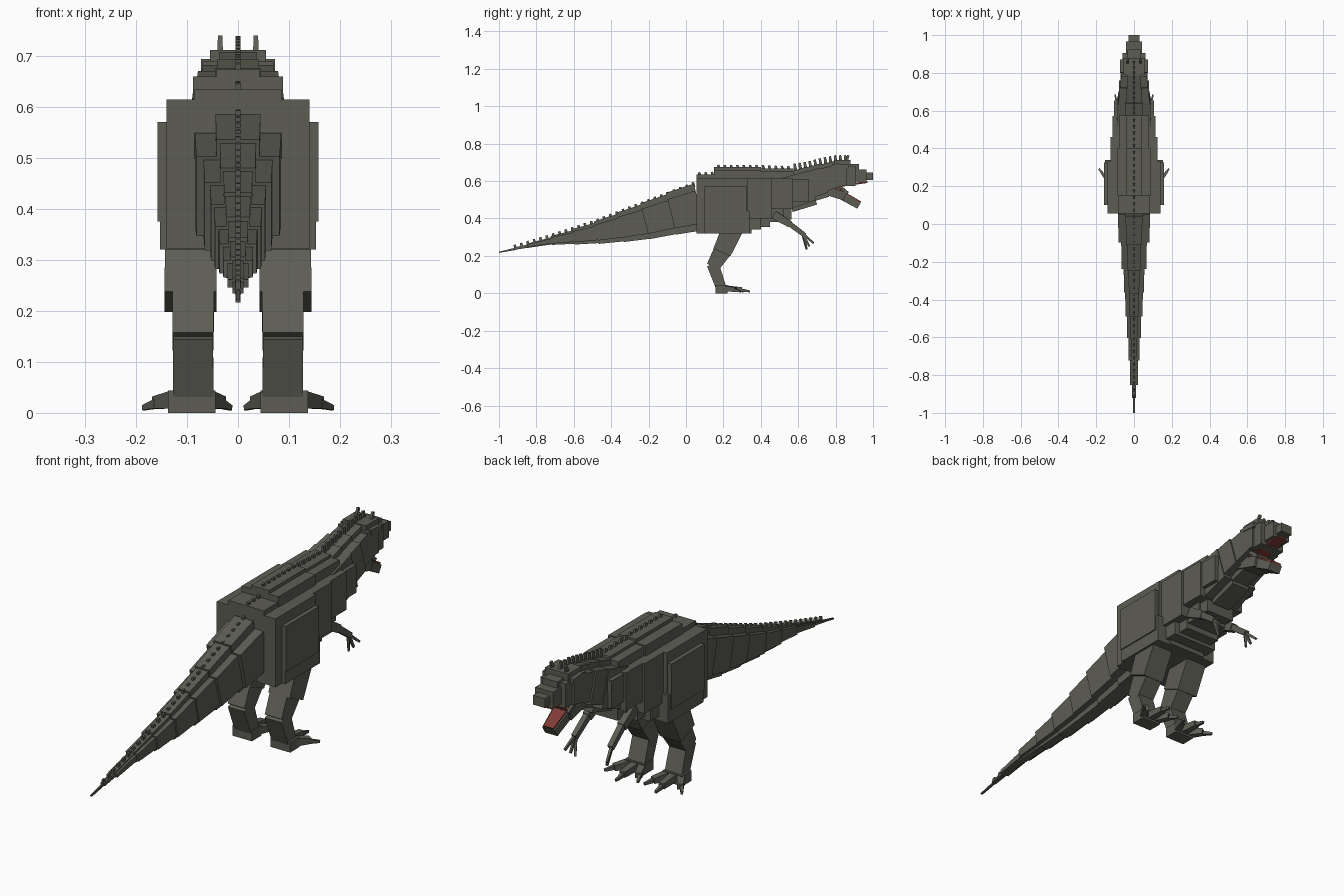
import bpy
import bmesh
from mathutils import Vector

cube = bpy.data.objects.get("Cube")
if cube:
    bpy.data.objects.remove(cube, do_unlink=True)


def material(name, rgb):
    m = bpy.data.materials.new(name)
    m.use_nodes = True
    m.diffuse_color = (*rgb, 1)
    bsdf = next(n for n in m.node_tree.nodes if n.type == 'BSDF_PRINCIPLED')
    bsdf.inputs["Base Color"].default_value = (*rgb, 1)
    return m


HIDE = material("dark olive grey", (0.11, 0.11, 0.09))
MOUTH = material("mouth red", (0.22, 0.045, 0.035))


def bar(name, a, b, size0, size1=None, mat=HIDE):
    """Four-sided block from a to b; sizes are (width, thickness) at each end."""
    a, b = Vector(a), Vector(b)
    d = (b - a).normalized()
    side = d.cross(Vector((0, 0, 1))).normalized()
    up = side.cross(d)
    bm = bmesh.new()
    rings = []
    for p, (w, t) in ((a, size0), (b, size1 or size0)):
        rings.append([bm.verts.new(p + side * w / 2 * i + up * t / 2 * j)
                      for i, j in ((-1, -1), (1, -1), (1, 1), (-1, 1))])
    r0, r1 = rings
    bm.faces.new(r0)
    bm.faces.new(r1)
    for k in range(4):
        n = (k + 1) % 4
        bm.faces.new((r0[k], r0[n], r1[n], r1[k]))
    bmesh.ops.recalc_face_normals(bm, faces=bm.faces[:])
    me = bpy.data.meshes.new(name)
    bm.to_mesh(me)
    bm.free()
    me.materials.append(mat)
    ob = bpy.data.objects.new(name, me)
    bpy.context.collection.objects.link(ob)
    return ob


def block(name, hw, y0, y1, z0, z1, mat=HIDE):
    """Upright block centred on x = 0."""
    z = (z0 + z1) / 2
    return bar(name, (0, y0, z), (0, y1, z), (2 * hw, z1 - z0), mat=mat)


# Tail: stepped segments, each a wide core plus a narrower tall ridge
tail = [  # y, top z, bottom z, half width of the segment behind
    (0.06, 0.59, 0.335, 0.085), (-0.08, 0.535, 0.315, 0.068),
    (-0.22, 0.48, 0.29, 0.055), (-0.35, 0.43, 0.277, 0.047),
    (-0.48, 0.38, 0.268, 0.038), (-0.60, 0.34, 0.265, 0.03),
    (-0.72, 0.302, 0.263, 0.021), (-0.85, 0.262, 0.245, 0.011),
    (-0.92, 0.245, 0.232, 0.005), (-1.0, 0.222, 0.216, 0.004)]
for i, (s, e) in enumerate(zip(tail, tail[1:])):
    a, b = (0, s[0] + 0.012, (s[1] + s[2]) / 2), (0, e[0], (e[1] + e[2]) / 2)
    h0, h1, w = s[1] - s[2], e[1] - e[2], 2 * s[3]
    h1 = h1 * 0.75 + h0 * 0.25 if i < 7 else h1
    bar(f"tail_side_{i}", a, b, (w, h0 * 0.7), (w * 0.96, h1 * 0.7))
    bar(f"tail_ridge_{i}", a, b, (w * 0.52, h0), (w * 0.5, h1))

# Trunk: hips, ribs, belly and back layers
for name, *dims in (
        ("hips", 0.11, 0.055, 0.40, 0.34, 0.615),
        ("ribs", 0.125, 0.30, 0.46, 0.40, 0.615),
        ("chest", 0.115, 0.42, 0.572, 0.45, 0.615),
        ("shoulder_front", 0.105, 0.55, 0.655, 0.49, 0.61),
        ("belly_rear", 0.09, 0.12, 0.35, 0.32, 0.42),
        ("belly_middle", 0.085, 0.33, 0.45, 0.355, 0.46),
        ("belly_front", 0.08, 0.44, 0.52, 0.38, 0.48),
        ("breast", 0.07, 0.50, 0.565, 0.395, 0.50),
        ("back_rear", 0.085, 0.055, 0.16, 0.58, 0.635),
        ("back_middle", 0.088, 0.15, 0.40, 0.58, 0.66),
        ("back_front", 0.08, 0.39, 0.575, 0.58, 0.655),
        ("spine_middle", 0.042, 0.15, 0.40, 0.64, 0.675),
        ("spine_front", 0.04, 0.40, 0.575, 0.64, 0.667)):
    block(name, *dims)

# Neck: three tilted blocks with a narrower crest
for i, (y0, z0, y1, z1, w, h) in enumerate((
        (0.54, 0.535, 0.67, 0.575, 0.18, 0.17),
        (0.64, 0.575, 0.74, 0.605, 0.165, 0.145),
        (0.71, 0.60, 0.82, 0.63, 0.145, 0.125))):
    bar(f"neck_{i}", (0, y0, z0), (0, y1, z1), (w, h), (w * 0.95, h * 0.95))
    bar(f"neck_crest_{i}", (0, y0, z0), (0, y1, z1), (w * 0.5, h + 0.04))

# Head
for name, *dims in (
        ("skull", 0.07, 0.78, 0.86, 0.575, 0.69),
        ("skull_top", 0.055, 0.79, 0.88, 0.66, 0.712),
        ("cheek", 0.06, 0.84, 0.905, 0.575, 0.68),
        ("snout_bridge", 0.035, 0.87, 0.925, 0.65, 0.69),
        ("snout", 0.042, 0.89, 0.965, 0.592, 0.663),
        ("nose", 0.028, 0.95, 1.0, 0.605, 0.645)):
    block(name, *dims)
bar("palate", (0, 0.80, 0.569), (0, 0.97, 0.594), (0.08, 0.008), (0.045, 0.008), MOUTH)

# Lower jaw, hanging open, with a red lining
bar("jaw_rear", (0, 0.72, 0.56), (0, 0.85, 0.518), (0.10, 0.05), (0.09, 0.045))
bar("jaw_front", (0, 0.83, 0.523), (0, 0.925, 0.468), (0.075, 0.042), (0.06, 0.036))
bar("jaw_lining_rear", (0, 0.77, 0.57), (0, 0.855, 0.542), (0.075, 0.008), mat=MOUTH)
bar("jaw_lining_front", (0, 0.84, 0.542), (0, 0.934, 0.488), (0.06, 0.008),
    (0.048, 0.008), MOUTH)

# Paired parts
for side, s in (("left", 1), ("right", -1)):
    def limb(name, a, b, s0, s1=None):
        bar(f"{side}_{name}", (a[0] * s, *a[1:]), (b[0] * s, *b[1:]), s0, s1)

    # Thigh plates
    limb("thigh_inner", (0.095, 0.055, 0.468), (0.095, 0.33, 0.468), (0.09, 0.294))
    limb("thigh_outer", (0.123, 0.10, 0.473), (0.123, 0.325, 0.473), (0.07, 0.195))
    limb("thigh_lower", (0.115, 0.10, 0.38), (0.115, 0.34, 0.38), (0.076, 0.12))

    # Leg
    limb("upper_leg", (0.093, 0.255, 0.36), (0.093, 0.192, 0.218), (0.10, 0.115), (0.102, 0.10))
    limb("shin", (0.088, 0.198, 0.232), (0.088, 0.143, 0.14), (0.082, 0.098), (0.08, 0.07))
    limb("ankle", (0.088, 0.143, 0.155), (0.088, 0.188, 0.03), (0.078, 0.065), (0.08, 0.055))
    limb("foot", (0.091, 0.158, 0.022), (0.091, 0.222, 0.022), (0.093, 0.044))

    # Toes with claws
    for i, (x0, x1, y1) in enumerate(((0.063, 0.035, 0.275), (0.091, 0.093, 0.30),
                                      (0.12, 0.158, 0.265))):
        limb(f"toe_{i}", (x0, 0.205, 0.026), (x1, y1, 0.02), (0.032, 0.034), (0.025, 0.024))
        dx, dy = (x1 - x0) * 0.7, (y1 - 0.205) * 0.45
        limb(f"toe_claw_{i}", (x1, y1 - 0.01, 0.018), (x1 + dx, y1 + dy, 0.01),
             (0.017, 0.018), (0.009, 0.01))

    # Arm and hand
    limb("upper_arm", (0.078, 0.47, 0.42), (0.082, 0.555, 0.37), (0.034, 0.045), (0.03, 0.035))
    limb("forearm", (0.082, 0.545, 0.378), (0.086, 0.635, 0.31), (0.024, 0.028), (0.022, 0.024))
    for i, (x, y, z) in enumerate(((0.075, 0.645, 0.235), (0.088, 0.66, 0.25),
                                   (0.10, 0.682, 0.268))):
        limb(f"finger_{i}", (0.086, 0.625, 0.318), (x, y, z), (0.012, 0.013), (0.008, 0.009))

    # Brow horns, eye ridges and jaw hinge
    limb("brow_horn", (0.035, 0.855, 0.70), (0.035, 0.868, 0.738), (0.011, 0.018), (0.009, 0.012))
    limb("eye_ridge", (0.062, 0.80, 0.683), (0.062, 0.87, 0.678), (0.022, 0.022))
    limb("jaw_hinge", (0.05, 0.80, 0.59), (0.046, 0.865, 0.535), (0.012, 0.016))

# Row of small spines along the whole back
top = [(-0.92, 0.243), (-0.72, 0.302), (-0.48, 0.38), (-0.22, 0.48), (0.055, 0.585),
       (0.056, 0.632), (0.15, 0.635), (0.151, 0.672), (0.40, 0.672), (0.57, 0.665),
       (0.66, 0.68), (0.74, 0.70), (0.80, 0.712), (0.86, 0.712)]


def top_at(y):
    for (ya, za), (yb, zb) in zip(top, top[1:]):
        if ya <= y <= yb:
            return za + (zb - za) * (y - ya) / (yb - ya)
    return top[-1][1]


y, n = -0.91, 0
while y < 0.865:
    z = top_at(y)
    crest = y > 0.56
    tall = 0.026 if crest else 0.014
    bar(f"back_spine_{n}", (0, y, z - 0.012), (0, y - 0.006, z + tall),
        (0.011, 0.018), (0.009, 0.012))
    y += 0.027 if crest else 0.034
    n += 1
